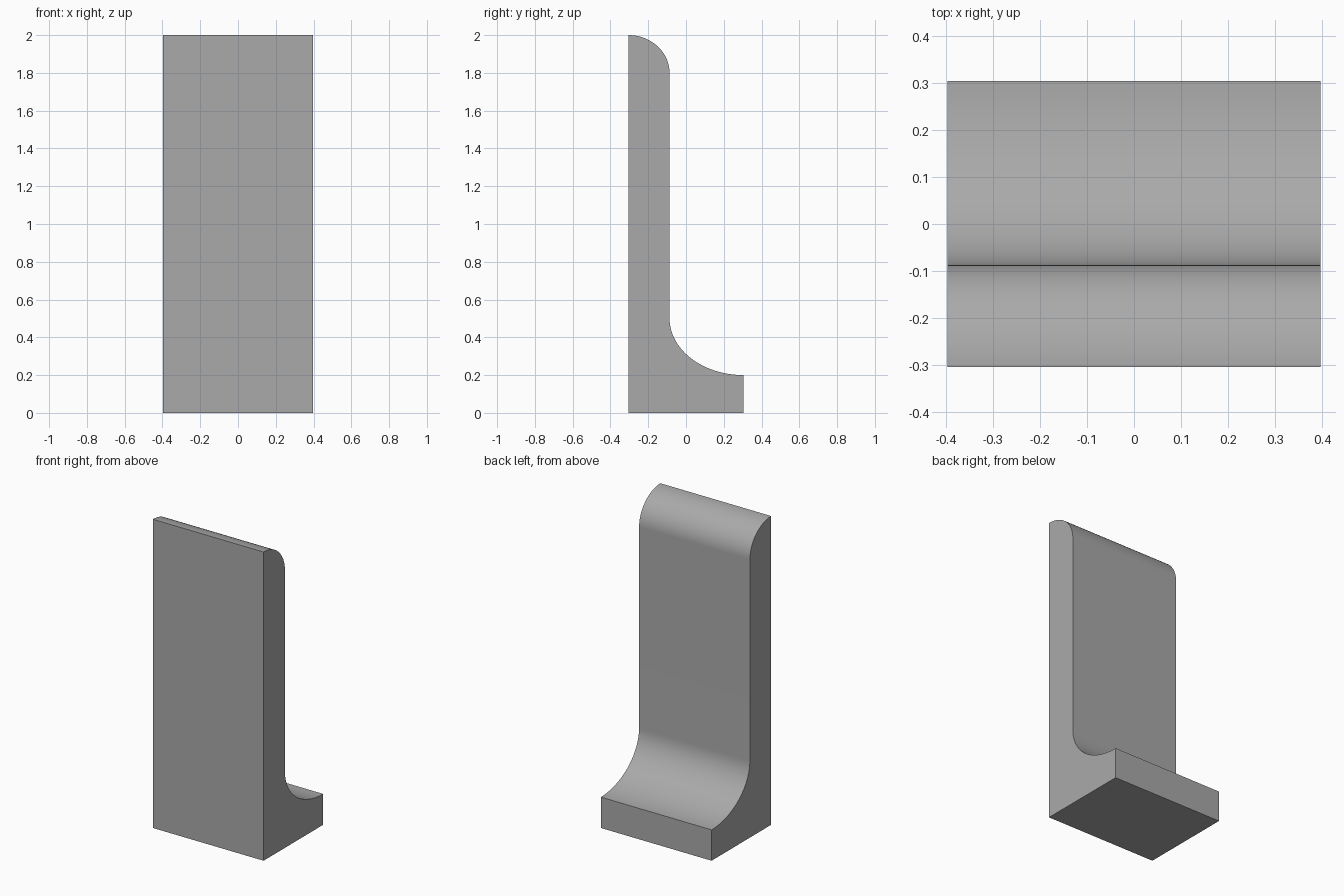
import bpy
import bmesh
from math import cos, sin, pi, radians

default_cube = bpy.data.objects.get("Cube")
if default_cube:
    bpy.data.objects.remove(default_cube, do_unlink=True)

HALF_WIDTH = 0.397
FRONT, WALL, BACK = -0.305, -0.087, 0.305
STEPS = 24


def arc(cy, cz, ry, rz, start, end):
    """Points on an elliptical arc in the side plane."""
    angles = [start + (end - start) * i / STEPS for i in range(STEPS + 1)]
    return [(cy + ry * cos(a), cz + rz * sin(a)) for a in angles]


# Side profile: flat base, concave fillet, upright wall, rounded top
profile = [(FRONT, 0), (BACK, 0)]
profile += arc(BACK, 0.5, BACK - WALL, 0.3, 1.5 * pi, pi)
profile += arc(FRONT, 1.8, WALL - FRONT, 0.2, 0, pi / 2)

# Sweep the profile across the width
bm = bmesh.new()
side = bm.faces.new([bm.verts.new((-HALF_WIDTH, y, z)) for y, z in profile])
swept = bmesh.ops.extrude_face_region(bm, geom=[side], use_keep_orig=True)
moved = [v for v in swept["geom"] if isinstance(v, bmesh.types.BMVert)]
bmesh.ops.translate(bm, verts=moved, vec=(2 * HALF_WIDTH, 0, 0))
bmesh.ops.recalc_face_normals(bm, faces=bm.faces)
mesh = bpy.data.meshes.new("upright_block")
bm.to_mesh(mesh)
bm.free()

block = bpy.data.objects.new("upright_block", mesh)
bpy.context.collection.objects.link(block)

# Plain grey finish
grey = bpy.data.materials.new("grey")
grey.use_nodes = True
colour = (0.4, 0.4, 0.4, 1)
grey.diffuse_color = colour
grey.node_tree.nodes["Principled BSDF"].inputs["Base Color"].default_value = colour
mesh.materials.append(grey)

# Smooth curves with crisp corners
bpy.ops.object.select_all(action="DESELECT")
block.select_set(True)
bpy.context.view_layer.objects.active = block
bpy.ops.object.shade_smooth_by_angle(angle=radians(30))
